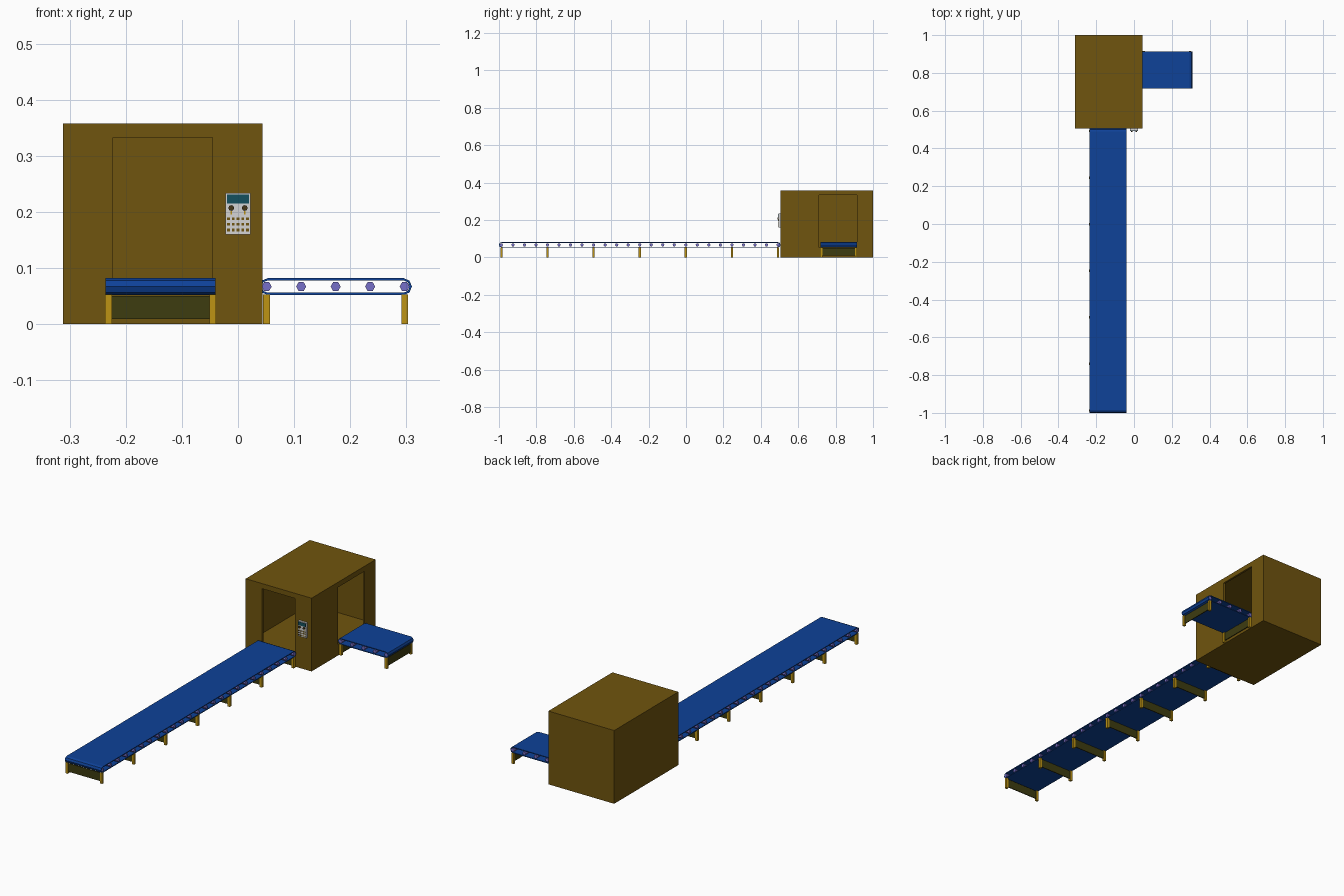
import bpy, bmesh, math
from mathutils import Matrix, Vector

if "Cube" in bpy.data.objects:
    bpy.data.objects.remove(bpy.data.objects["Cube"])


def material(name, rgb):
    m = bpy.data.materials.new(name)
    m.diffuse_color = (*rgb, 1)
    m.use_nodes = True
    m.node_tree.nodes["Principled BSDF"].inputs["Base Color"].default_value = m.diffuse_color
    return m


BROWN = material("cabinet brown", (0.162, 0.089, 0.0044))
BLUE = material("belt blue", (0.0044, 0.054, 0.314))
GOLD = material("leg gold", (0.515, 0.296, 0.007))
OLIVE = material("brace olive", (0.048, 0.045, 0.005))
PURPLE = material("roller violet", (0.18, 0.156, 0.578))
GREY = material("panel grey", (0.66, 0.66, 0.66))
TEAL = material("screen teal", (0.007, 0.08, 0.114))
DARK = material("knob dark brown", (0.06, 0.035, 0.008))


def finish(name, bm, mat, matrix=Matrix()):
    bmesh.ops.recalc_face_normals(bm, faces=bm.faces)
    me = bpy.data.meshes.new(name)
    bm.to_mesh(me)
    bm.free()
    me.transform(matrix)
    me.materials.append(mat)
    ob = bpy.data.objects.new(name, me)
    bpy.context.collection.objects.link(ob)
    return ob


def add_box(bm, lo, hi):
    lo, hi = Vector(lo), Vector(hi)
    m = Matrix.Translation((lo + hi) / 2) @ Matrix.Diagonal((*(hi - lo), 1))
    bmesh.ops.create_cube(bm, size=1, matrix=m)


def boxes(name, mat, spans, matrix=Matrix()):
    bm = bmesh.new()
    for lo, hi in spans:
        add_box(bm, lo, hi)
    return finish(name, bm, mat, matrix)


def add_cyl_y(bm, centre, r, length, sides, spin=0):
    m = (Matrix.Translation(centre) @ Matrix.Rotation(math.pi / 2, 4, 'X')
         @ Matrix.Rotation(spin, 4, 'Z'))
    bmesh.ops.create_cone(bm, cap_ends=True, segments=sides, radius1=r,
                          radius2=r, depth=length, matrix=m)


def conveyor(name, length, rollers, leg_step, matrix):
    """Conveyor along local x, starting at x = 0, centred on local y = 0."""
    half, zc, r, t = 0.098, 0.067, 0.015, 0.004
    first = 0.013
    step = (length - 2 * first) / (rollers - 1)

    # belt: closed loop with faceted ends
    def loop(rad):
        pts = []
        for cx, start in ((length - r, -90), (r, 90)):
            for i in range(5):
                a = math.radians(start + i * 45)
                pts.append((cx + rad * math.cos(a), zc + rad * math.sin(a)))
        return pts

    bm = bmesh.new()
    rings = [[bm.verts.new((x, y, z)) for x, z in loop(rad)]
             for rad, y in ((r, -half), (r, half), (r - t, half), (r - t, -half))]
    n = len(rings[0])
    for k in range(4):
        a, b = rings[k], rings[(k + 1) % 4]
        for i in range(n):
            j = (i + 1) % n
            bm.faces.new((a[i], a[j], b[j], b[i]))
    finish(name + "_belt", bm, BLUE, matrix)

    # hexagonal rollers across the belt
    bm = bmesh.new()
    for i in range(rollers):
        add_cyl_y(bm, (first + i * step, 0, zc), 0.009, 2 * half, 6, math.pi / 6)
    finish(name + "_rollers", bm, PURPLE, matrix)

    # leg pairs with a thin brace plate between them
    legs, braces = [], []
    for i in range(0, rollers, leg_step):
        x = first + i * step
        for s in (-1, 1):
            ys = sorted((s * (half - 0.011), s * (half + 0.001)))
            legs.append(((x - 0.006, ys[0], 0), (x + 0.006, ys[1], 0.053)))
        braces.append(((x - 0.002, -half + 0.011, 0.009),
                       (x + 0.002, half - 0.011, 0.05)))
    boxes(name + "_legs", GOLD, legs, matrix)
    boxes(name + "_braces", OLIVE, braces, matrix)


conveyor("infeed", 1.505, 25, 4,
         Matrix.Translation((-0.138, -1.0, 0)) @ Matrix.Rotation(math.pi / 2, 4, 'Z'))
conveyor("outfeed", 0.272, 5, 4, Matrix.Translation((0.038, 0.816, 0)))

# hollow cabinet with a front and a right opening
cabinet = boxes("cabinet", BROWN, [((-0.312, 0.505, 0), (0.044, 1.0, 0.358))])
cutters = [
    ((-0.302, 0.515, 0.05), (0.034, 0.99, 0.348)),
    ((-0.223, 0.45, 0.052), (-0.045, 0.6, 0.333)),
    ((-0.05, 0.71, 0.052), (0.1, 0.915, 0.333)),
]
for lo, hi in cutters:
    c = boxes("cutter", BROWN, [(lo, hi)])
    c.hide_render = True
    mod = cabinet.modifiers.new("cut", 'BOOLEAN')
    mod.operation = 'DIFFERENCE'
    mod.solver = 'EXACT'
    mod.object = c
    bpy.context.view_layer.objects.active = cabinet
    bpy.ops.object.modifier_apply(modifier=mod.name)
    bpy.data.objects.remove(c)

# control panel on the cabinet front
FY = 0.495
boxes("control_panel", GREY, [((-0.022, FY, 0.16), (0.022, 0.506, 0.234))])
boxes("panel_screen", TEAL, [((-0.02, FY - 0.002, 0.215), (0.02, FY + 0.001, 0.231))])
boxes("panel_buttons", BROWN,
      [((x - 0.0025, FY - 0.002, z - 0.0025), (x + 0.0025, FY + 0.001, z + 0.0025))
       for x in (-0.017, -0.0085, 0, 0.0085, 0.017) for z in (0.168, 0.178, 0.188)])
bm = bmesh.new()
for kx in (-0.012, 0.012):
    add_cyl_y(bm, (kx, FY - 0.003, 0.207), 0.005, 0.008, 12)
finish("panel_knobs", bm, DARK)
boxes("knob_markers", GOLD,
      [((kx - 0.0015, FY - 0.002, 0.195), (kx + 0.0015, FY + 0.001, 0.202))
       for kx in (-0.012, 0.012)])
